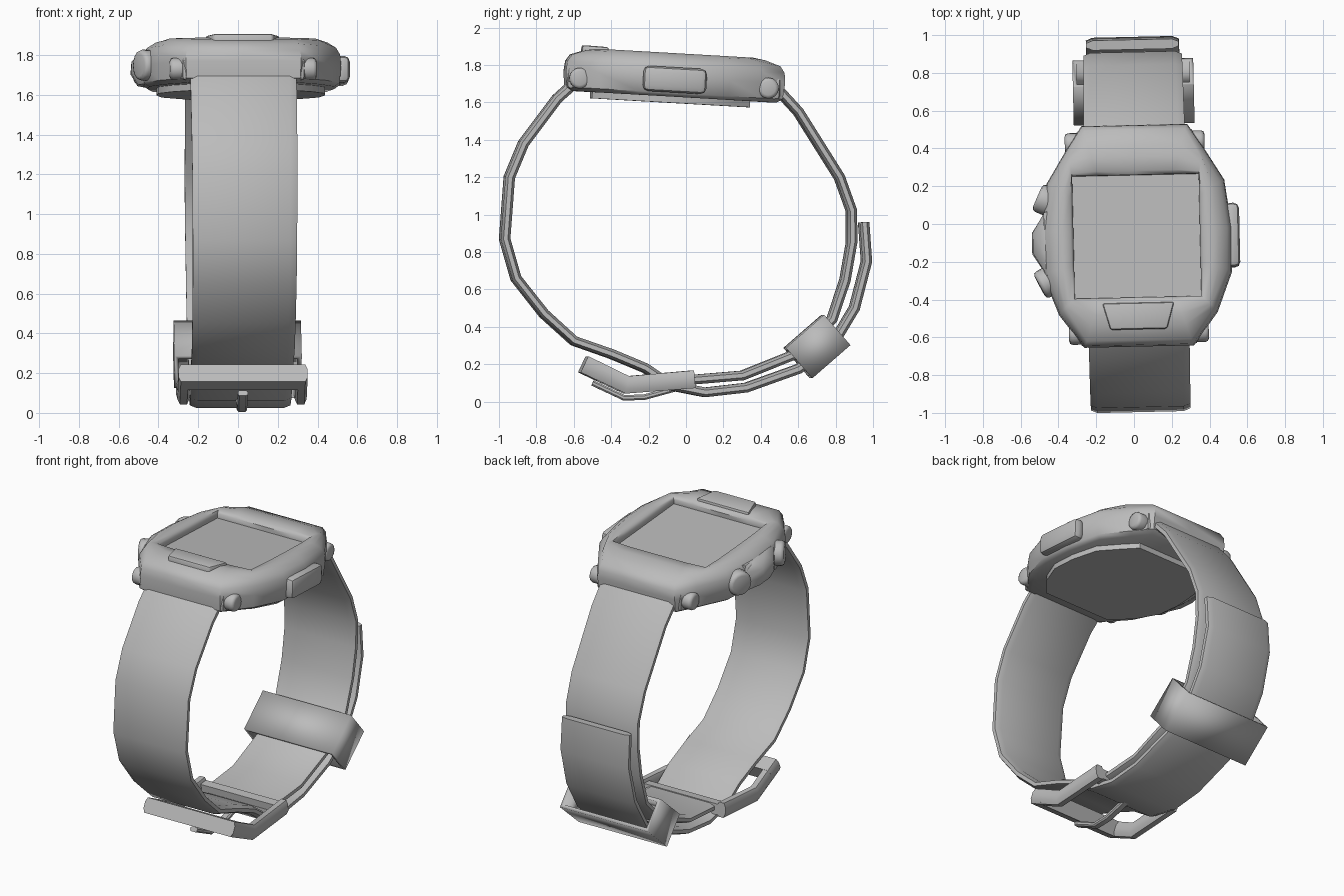
import bpy, bmesh, math
from mathutils import Vector, Matrix

if "Cube" in bpy.data.objects:
    bpy.data.objects.remove(bpy.data.objects["Cube"])

grey = bpy.data.materials.new("plain_grey")
grey.use_nodes = True
grey.diffuse_color = (0.5, 0.5, 0.5, 1)
grey.node_tree.nodes["Principled BSDF"].inputs["Base Color"].default_value = (0.5, 0.5, 0.5, 1)

# Whole watch is turned slightly; the case also tips down towards the back
YAW = Matrix.Translation((0.013, 0, 0)) @ Matrix.Rotation(math.radians(1.3), 4, "Z")
CASE = YAW @ Matrix.Translation((0, -0.065, 1.735)) @ Matrix.Rotation(math.radians(-3.3), 4, "X")


def finish(name, bm, place=YAW, bevel=0, angle=40):
    bmesh.ops.recalc_face_normals(bm, faces=bm.faces)
    if bevel:
        edges = [e for e in bm.edges if e.calc_face_angle(0) > 0.7]
        bmesh.ops.bevel(bm, geom=edges, offset=bevel, segments=2, profile=0.5, affect="EDGES")
    mesh = bpy.data.meshes.new(name)
    bm.to_mesh(mesh)
    bm.free()
    mesh.materials.append(grey)
    ob = bpy.data.objects.new(name, mesh)
    ob.matrix_world = place
    bpy.context.collection.objects.link(ob)
    bpy.ops.object.select_all(action="DESELECT")
    ob.select_set(True)
    bpy.context.view_layer.objects.active = ob
    bpy.ops.object.shade_smooth_by_angle(angle=math.radians(angle))
    return ob


def skin(bm, rings, cap_start=True, cap_end=True):
    """Bridge matching closed rings of points."""
    loops = [[bm.verts.new(p) for p in ring] for ring in rings]
    n = len(loops[0])
    for a, b in zip(loops, loops[1:]):
        for i in range(n):
            bm.faces.new((a[i], a[(i + 1) % n], b[(i + 1) % n], b[i]))
    if cap_start:
        bm.faces.new(loops[0])
    if cap_end:
        bm.faces.new(loops[-1])


def ribbon(name, path, w0, w1, thick, edge=0.035, x=0):
    """Sweep a chamfered flat section along a path in the side plane."""
    pts = [Vector((0, y, z)) for y, z in path]
    rings = []
    for i, p in enumerate(pts):
        before = (p - pts[i - 1]).normalized() if i else Vector()
        after = (pts[i + 1] - p).normalized() if i < len(pts) - 1 else Vector()
        t = (before + after).normalized()
        across = Vector((0, -t.z, t.y)) * thick / 2
        w = w0 + (w1 - w0) * i / (len(pts) - 1)
        section = ((w - edge, 1), (w, 0.45), (w, -0.45), (w - edge, -1))
        half = [(u, v) for u, v in section]
        ring = half + [(-u, v) for u, v in reversed(half)]
        rings.append([p + Vector((x + u, 0, 0)) + across * v for u, v in ring])
    bm = bmesh.new()
    skin(bm, rings)
    return finish(name, bm)


def box(name, centre, size, place, bevel=0.012, turn=Matrix()):
    bm = bmesh.new()
    bmesh.ops.create_cube(bm, size=1, matrix=Matrix.Diagonal((*size, 1)))
    return finish(name, bm, place @ Matrix.Translation(centre) @ turn, bevel)


def knob(name, centre, radius, depth, heading=0, stretch=1, bevel=0.02):
    """Round button whose axis lies flat, pointing along the heading."""
    bm = bmesh.new()
    bmesh.ops.create_cone(bm, cap_ends=True, segments=16, radius1=radius, radius2=radius, depth=depth)
    turn = Matrix.Rotation(math.radians(heading), 4, "Z") @ Matrix.Rotation(math.pi / 2, 4, "Y")
    size = Matrix.Diagonal((1, stretch, 1, 1))
    return finish(name, bm, CASE @ Matrix.Translation(centre) @ turn @ size, bevel, 60)


# Case: outer outline and matching rectangular screen opening, right halves
outer = [(0, .59), (.28, .59), (.36, .47), (.47, .29), (.505, .03), (.5, -.2), (.42, -.41), (.29, -.585), (0, -.585)]
inner = [(0, .32), (.2, .32), (.335, .32), (.335, .2), (.335, .03), (.335, -.15), (.335, -.33), (.2, -.33), (0, -.33)]


def mirrored(half):
    return half + [(-x, y) for x, y in reversed(half[1:-1])]


rim, opening = mirrored(outer), mirrored(inner)


def level(z, scale, blend=0):
    return [((a[0] * (1 - blend) + b[0] * blend) * scale, (a[1] * (1 - blend) + b[1] * blend) * scale, z)
            for a, b in zip(rim, opening)]


bm = bmesh.new()
skin(bm, [level(-.105, .93), level(-.085, .985), level(0, 1), level(.055, .99), level(.09, .95),
          level(.118, 1, .42), level(.128, 1, .65), level(.122, 1, .92), level(.105, 1, 1), level(.075, 1, 1)])
finish("case", bm, CASE, 0, 50)

# Back plate under the case
bm = bmesh.new()
skin(bm, [[(x * .84, y * .72 - .015, z) for x, y in rim] for z in (-.138, -.1)])
finish("back_plate", bm, CASE)

# Raised front button, tapered towards the front
bm = bmesh.new()
skin(bm, [[(-.19, -.36, z0), (.19, -.36, z0), (.15, -.5, z1), (-.15, -.5, z1)]
          for z0, z1 in ((.09, .07), (.14, .143))])
finish("front_button", bm, CASE, .012)

# Side buttons and the guard between the pair
box("long_side_button", (.505, -.005, -.015), (.08, .34, .135), CASE, .03)
for end, y, heading in (("back", .2, 155), ("front", -.23, 207)):
    knob(end + "_round_button", (-.475, y, .0), .078, .1, heading)
bm = bmesh.new()
skin(bm, [[(-.4, .17, z), (-.49, .13, z), (-.49 - d, .03, z), (-.49 - d, -.08, z), (-.48, -.2, z), (-.4, -.22, z)]
          for z, d in ((-.09, .03), (-.03, .065), (.03, .06), (.08, .0))])
finish("button_guard", bm, CASE, 0, 50)

# Strap lugs with pin heads on both ends of the case
for end, y, z in (("front", -.51, -.035), ("back", .5, -.03)):
    box(end + "_lug_bar", (0, y, z), (.62, .13, .12), CASE, .02)
    for side, s in (("left", 1), ("right", -1)):
        knob(f"{end}_{side}_pin", (s * .325, y, z), .056, .09, 0, 1, .018)

# Long strap: down the front, through the buckle and up outside the back
front = [(-.6, 1.7), (-.69, 1.62), (-.87, 1.38), (-.945, 1.2), (-.97, .87), (-.91, .66), (-.76, .47),
         (-.6, .325), (-.4, .255), (-.22, .18), (-.08, .085), (.1, .05), (.32, .075), (.6, .175),
         (.78, .3), (.9, .5), (.965, .75), (.95, .96)]
ribbon("long_strap", front, .268, .245, .052)

# Short strap: down the back to the buckle
back = [(.49, 1.67), (.6, 1.55), (.82, 1.2), (.885, 1.02), (.885, .85), (.85, .65), (.78, .44),
        (.6, .26), (.3, .14), (.0, .115)]
ribbon("short_strap", back, .268, .245, .052)

# Buckle frame and prong
frame = [(.04, .12), (-.32, .09), (-.54, .195)]
for side, s in (("left", 1), ("right", -1)):
    ribbon(f"buckle_{side}_bar", frame, .03, .03, .095, .012, s * .295)
ribbon("buckle_front_bar", [(-.46, .157), (-.55, .2)], .325, .325, .095, .012)
ribbon("buckle_back_bar", [(.04, .115), (-.02, .11)], .3, .3, .07, .012)
ribbon("buckle_prong", [(-.5, .1), (-.33, .02), (-.22, .025), (.0, .085)], .025, .025, .03, .008)

# Keeper loop around both straps
bm = bmesh.new()
bmesh.ops.create_cube(bm, size=1, matrix=Matrix.Diagonal((.64, .27, .215, 1)))
bmesh.ops.delete(bm, geom=[f for f in bm.faces if abs(f.normal.y) > .9], context="FACES")
loop = finish("keeper_loop", bm, YAW @ Matrix.Translation((0, .7, .295)) @ Matrix.Rotation(math.radians(41), 4, "X"))
wall = loop.modifiers.new("wall", "SOLIDIFY")
wall.thickness = .03
wall.offset = -1
